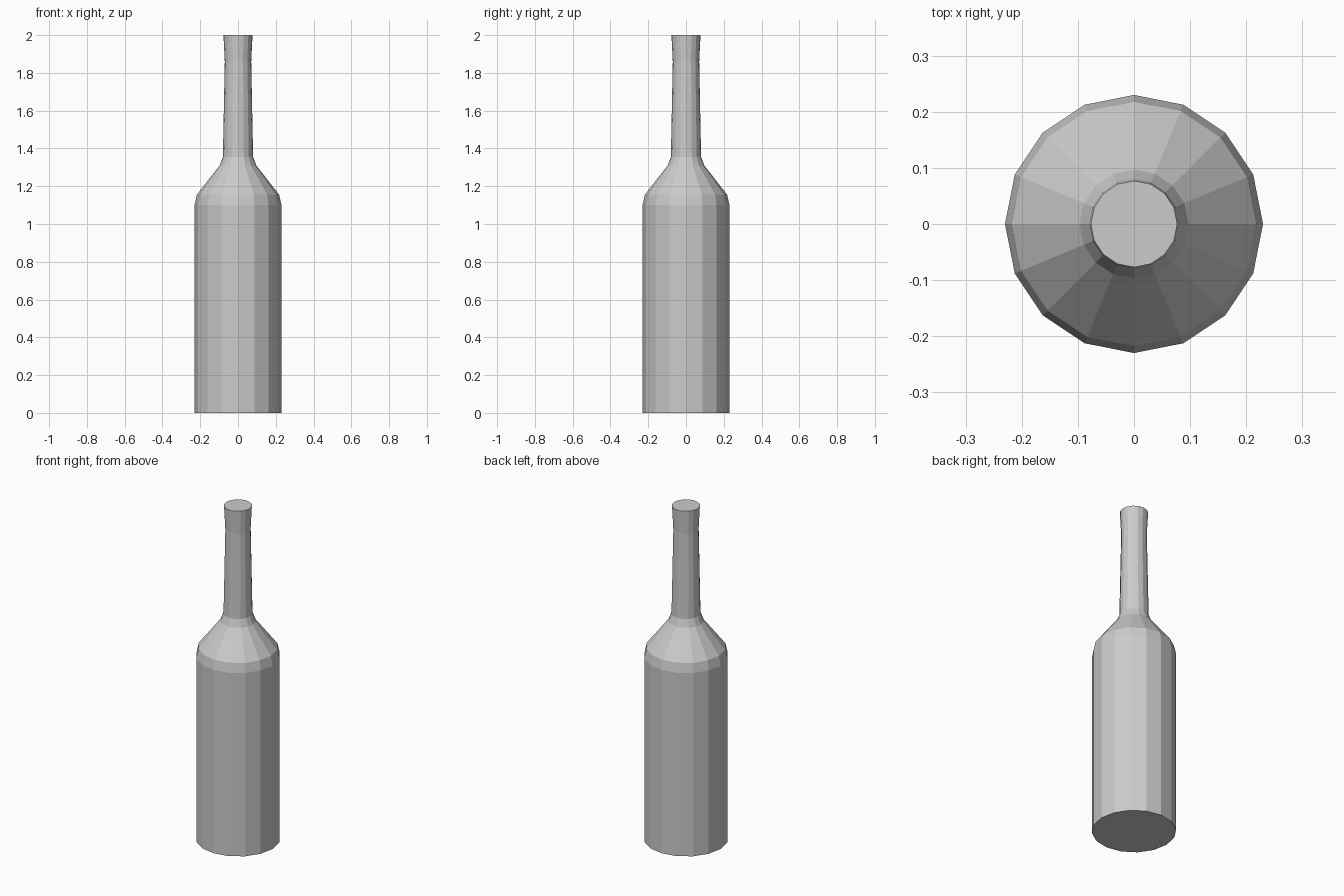
import bpy
import bmesh
from math import cos, sin, tau

cube = bpy.data.objects.get("Cube")
if cube:
    bpy.data.objects.remove(cube, do_unlink=True)

SIDES = 16

# Plain grey for the whole bottle
grey = bpy.data.materials.new("light_grey")
grey.use_nodes = True
colour = (0.6, 0.6, 0.6, 1)
grey.diffuse_color = colour
grey.node_tree.nodes["Principled BSDF"].inputs["Base Color"].default_value = colour

# Radius and height: body, rounded shoulder, tapering neck, flared lip
profile = [(0.23, 0), (0.23, 1.10), (0.218, 1.155), (0.097, 1.31),
           (0.08, 1.355), (0.07, 1.86), (0.077, 2)]


def lathe(name, points, material):
    """Turn a profile around z into a flat-faced, capped solid."""
    bm = bmesh.new()
    rings = [[bm.verts.new((r * cos(tau * i / SIDES), r * sin(tau * i / SIDES), z))
              for i in range(SIDES)] for r, z in points]
    for low, high in zip(rings, rings[1:]):
        for i in range(SIDES):
            j = (i + 1) % SIDES
            bm.faces.new((low[i], low[j], high[j], high[i]))
    # Base and top caps
    bm.faces.new(rings[0][::-1])
    bm.faces.new(rings[-1])
    mesh = bpy.data.meshes.new(name)
    bm.to_mesh(mesh)
    bm.free()
    mesh.materials.append(material)
    obj = bpy.data.objects.new(name, mesh)
    bpy.context.collection.objects.link(obj)
    return obj


lathe("bottle", profile, grey)
